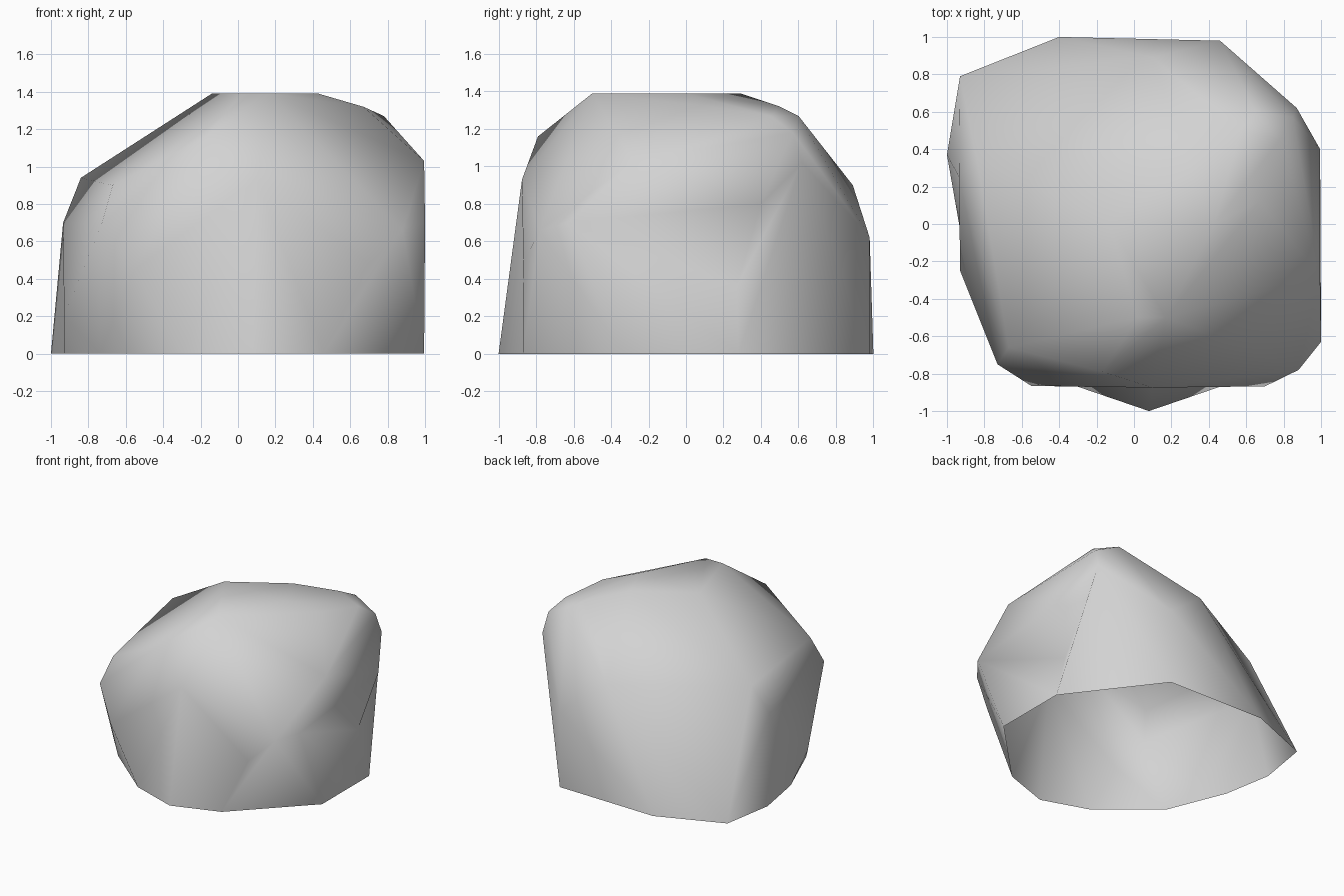
import bpy, bmesh
from mathutils import Vector

default_cube = bpy.data.objects.get("Cube")
if default_cube:
    bpy.data.objects.remove(default_cube, do_unlink=True)


def make_material(name, colour):
    material = bpy.data.materials.new(name)
    material.use_nodes = True
    material.diffuse_color = colour
    shader = material.node_tree.nodes["Principled BSDF"]
    shader.inputs["Base Color"].default_value = colour
    shader.inputs["Roughness"].default_value = 0.9
    return material


def push_edge(bm, start, end, target):
    """Split the edge between two corners and move its middle to the target."""
    ends = [Vector(start), Vector(end)]
    found = [e for e in bm.edges
             if all(min((v.co - p).length for v in e.verts) < .001 for p in ends)]
    split = bmesh.ops.subdivide_edges(bm, edges=found, cuts=1)
    for item in split["geom_inner"]:
        if isinstance(item, bmesh.types.BMVert):
            item.co = target


# Footprint on the ground, as x and y
base_outline = [(-.4, 1), (-.93, .79), (-.93, -.03), (-.74, -.5), (-.3, -.87),
                (.46, -.87), (.995, -.33), (.995, .28), (.46, .98)]

# Corners of the front, sides and back
front_corners = [(-.55, -.865, .45), (-.73, -.75, .69), (-.67, -.66, .9), (.1, -.875, .93),
                 (.7, -.868, .48), (.88, -.78, .66)]
side_corners = [(-.93, -.25, .2), (-.935, .25, .7), (-.84, .35, .94),
                (1, -.63, .7), (.995, -.28, 1.03), (.995, .4, .8), (.87, .62, 1.02)]
back_corners = [(.46, .98, .62), (.1, .89, .9)]

# Shoulders and the flat crown
shoulder_corners = [(-.17, -.79, 1.16), (.85, .57, 1.18), (.78, .45, 1.27),
                    (.65, .6, 1.27), (.57, .5, 1.32), (.67, .12, 1.32)]
crown_outline = [(-.14, .02), (.02, -.5), (.17, -.5), (.43, 0), (.3, .29)]
crown_height = 1.39

points = [(x, y, 0) for x, y in base_outline]
points += front_corners + side_corners + back_corners + shoulder_corners
points += [(x, y, crown_height) for x, y in crown_outline]

# Wrap the corners in a faceted shell
bm = bmesh.new()
for point in points:
    bm.verts.new(point)
bmesh.ops.convex_hull(bm, input=bm.verts[:], use_existing_faces=False)
loose = [v for v in bm.verts if not v.link_faces]
bmesh.ops.delete(bm, geom=loose, context="VERTS")

# Leave the underside open
underside = [f for f in bm.faces if all(v.co.z < .001 for v in f.verts)]
bmesh.ops.delete(bm, geom=underside, context="FACES")

# Wedges jutting from the foot of the front and the side
push_edge(bm, (-.3, -.87, 0), (.46, -.87, 0), (.08, -1, 0))
push_edge(bm, (-.93, -.03, 0), (-.93, .79, 0), (-1, .37, 0))

# Hollow halfway up the rear edge of the flat side wall
push_edge(bm, (.995, .28, 0), (.995, .4, .8), (.9, .27, .36))

bmesh.ops.triangulate(bm, faces=bm.faces[:])
bmesh.ops.recalc_face_normals(bm, faces=bm.faces[:])
for face in bm.faces:
    face.smooth = True

mesh = bpy.data.meshes.new("boulder")
bm.to_mesh(mesh)
bm.free()
mesh.materials.append(make_material("stone grey", (.65, .65, .65, 1)))
boulder = bpy.data.objects.new("boulder", mesh)
bpy.context.collection.objects.link(boulder)
